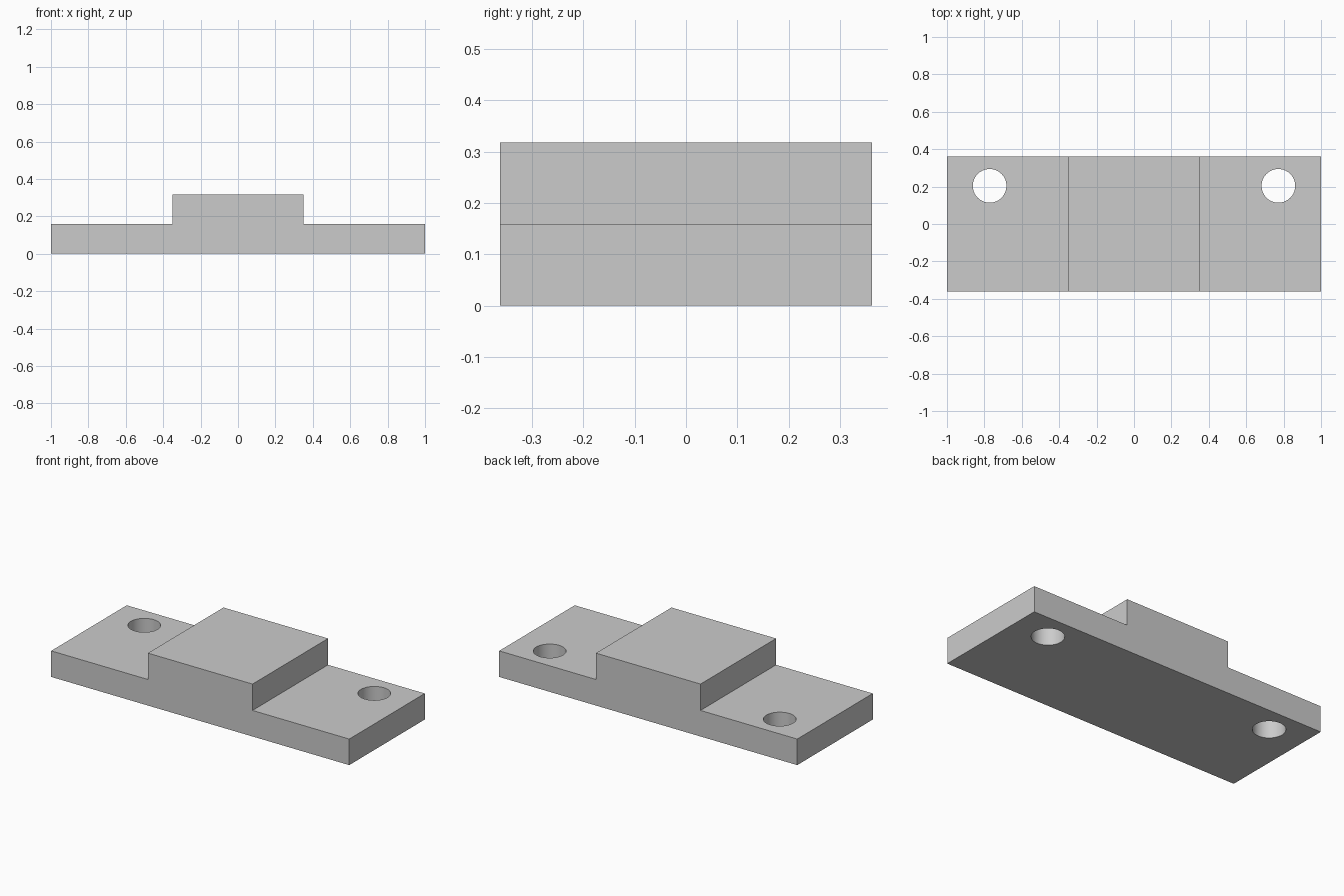
import bpy, bmesh
from mathutils import Vector

cube = bpy.data.objects.get("Cube")
if cube:
    bpy.data.objects.remove(cube, do_unlink=True)

HALF_DEPTH, BASE_TOP, PAD_TOP = 0.362, 0.158, 0.318
PAD_HALF = 0.351
HOLE_X, HOLE_Y, HOLE_RADIUS = 0.772, 0.204, 0.09

# Plain grey material
grey = bpy.data.materials.new("plain_grey")
grey.use_nodes = True
colour = (0.6, 0.6, 0.6, 1)
grey.diffuse_color = colour
grey.node_tree.nodes["Principled BSDF"].inputs["Base Color"].default_value = colour

# Stepped profile, extruded front to back
half = [(1, 0), (1, BASE_TOP), (PAD_HALF, BASE_TOP), (PAD_HALF, PAD_TOP)]
profile = half + [(-x, z) for x, z in reversed(half)]
bm = bmesh.new()
face = bm.faces.new([bm.verts.new((x, -HALF_DEPTH, z)) for x, z in profile])
extruded = bmesh.ops.extrude_face_region(bm, geom=[face])["geom"]
bmesh.ops.translate(bm, vec=Vector((0, 2 * HALF_DEPTH, 0)),
                    verts=[v for v in extruded if isinstance(v, bmesh.types.BMVert)])
bmesh.ops.recalc_face_normals(bm, faces=bm.faces)
mesh = bpy.data.meshes.new("stepped_plate")
bm.to_mesh(mesh)
bm.free()
mesh.materials.append(grey)
plate = bpy.data.objects.new("stepped_plate", mesh)
bpy.context.collection.objects.link(plate)

# Screw holes through both flanges
cutters = []
for side, x in (("left", HOLE_X), ("right", -HOLE_X)):
    bpy.ops.mesh.primitive_cylinder_add(vertices=64, radius=HOLE_RADIUS, depth=1,
                                        location=(x, HOLE_Y, BASE_TOP / 2))
    cutter = bpy.context.object
    cutter.name = side + "_hole_cutter"
    cutter.data.materials.append(grey)
    cutter.hide_render = True
    cutters.append(cutter)
    cut = plate.modifiers.new(side + "_hole", "BOOLEAN")
    cut.operation = "DIFFERENCE"
    cut.solver = "EXACT"
    cut.object = cutter

# Apply the cuts, then smooth the hole walls
bpy.ops.object.select_all(action="DESELECT")
plate.select_set(True)
bpy.context.view_layer.objects.active = plate
for name in [m.name for m in plate.modifiers]:
    bpy.ops.object.modifier_apply(modifier=name)
for cutter in cutters:
    bpy.data.objects.remove(cutter, do_unlink=True)
bpy.ops.object.shade_smooth_by_angle()
